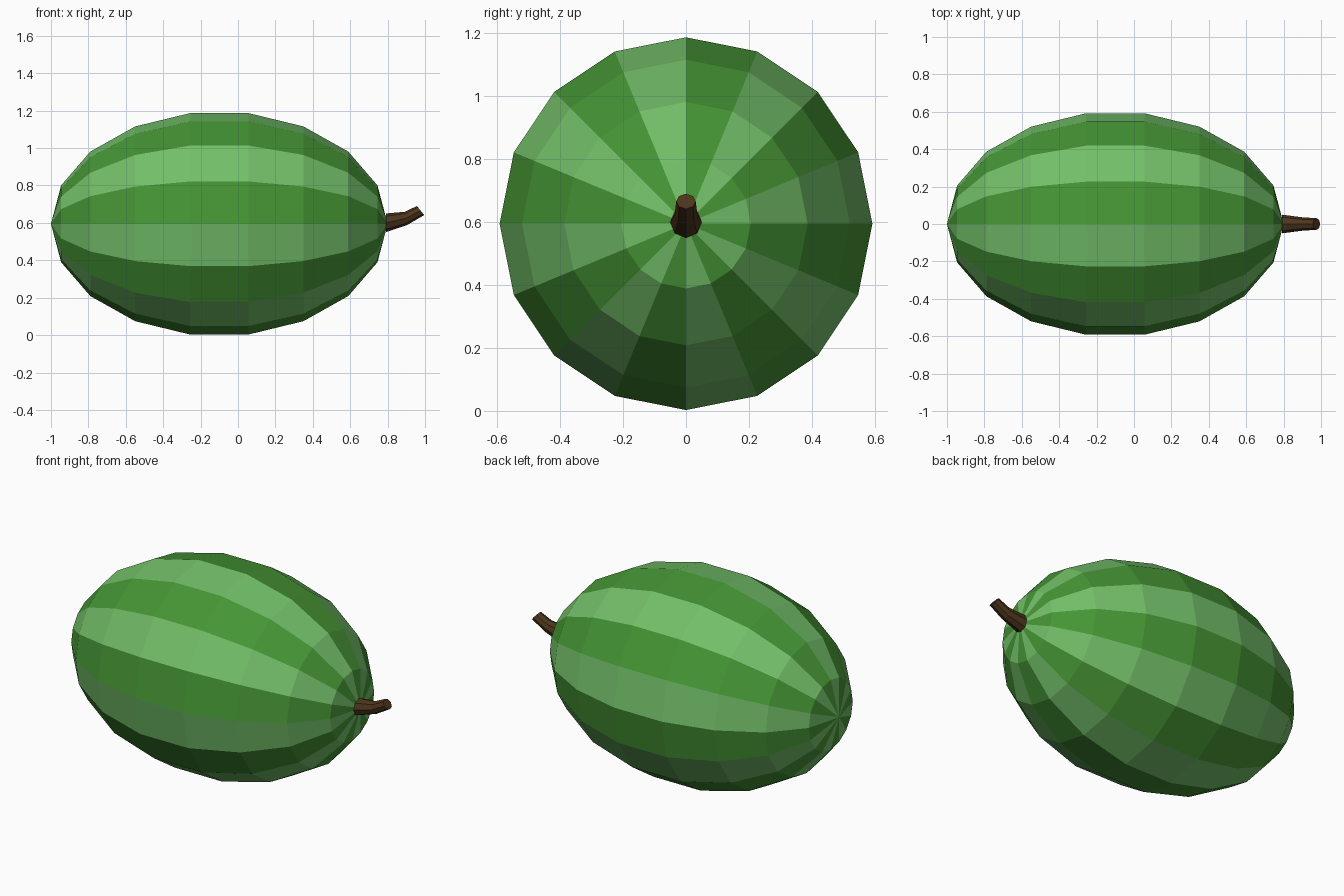
import bpy, bmesh, math
from mathutils import Matrix, Vector

if "Cube" in bpy.data.objects:
    bpy.data.objects.remove(bpy.data.objects["Cube"])


def material(name, color):
    m = bpy.data.materials.new(name)
    m.diffuse_color = (*color, 1)
    m.use_nodes = True
    m.node_tree.nodes["Principled BSDF"].inputs["Base Color"].default_value = m.diffuse_color
    return m


def finish(name, bm, mats):
    bmesh.ops.recalc_face_normals(bm, faces=bm.faces)
    mesh = bpy.data.meshes.new(name)
    bm.to_mesh(mesh)
    bm.free()
    for m in mats:
        mesh.materials.append(m)
    obj = bpy.data.objects.new(name, mesh)
    bpy.context.collection.objects.link(obj)
    return obj


dark = material("dark_green", (0.06, 0.30, 0.035))
light = material("light_green", (0.17, 0.52, 0.14))
brown = material("stem_brown", (0.075, 0.036, 0.012))

# Melon body: low-poly ellipsoid lying along x, with alternating stripes
bm = bmesh.new()
bmesh.ops.create_uvsphere(bm, u_segments=16, v_segments=9, radius=1)
bm.transform(Matrix.Diagonal((0.9, 0.601, 0.601, 1)) @ Matrix.Rotation(math.pi / 2, 4, 'Y'))
for f in bm.faces:
    c = f.calc_center_median()
    sector = math.floor(math.atan2(c.y, c.z) / (math.pi / 8))
    f.material_index = sector % 2
bm.transform(Matrix.Translation((-0.1, 0, 0.595)))
finish("melon_body", bm, [dark, light])

# Stem: tapered octagonal tube bending upward (x, z, radius, tilt)
SIDES = 8
stations = [(0.79, 0.6, 0.05, 0), (0.898, 0.624, 0.036, 10), (0.976, 0.666, 0.031, 39)]
bm = bmesh.new()
rings = []
for x, z, r, tilt in stations:
    t = math.radians(tilt)
    up = Vector((-math.sin(t), 0, math.cos(t)))
    side = Vector((0, 1, 0))
    ring = []
    for i in range(SIDES):
        a = 2 * math.pi * i / SIDES
        ring.append(bm.verts.new(Vector((x, 0, z)) + r * (math.cos(a) * up + math.sin(a) * side)))
    rings.append(ring)
for a, b in zip(rings, rings[1:]):
    for i in range(SIDES):
        j = (i + 1) % SIDES
        bm.faces.new((a[i], a[j], b[j], b[i]))
bm.faces.new(rings[0])
bm.faces.new(rings[-1])
finish("stem", bm, [brown])
